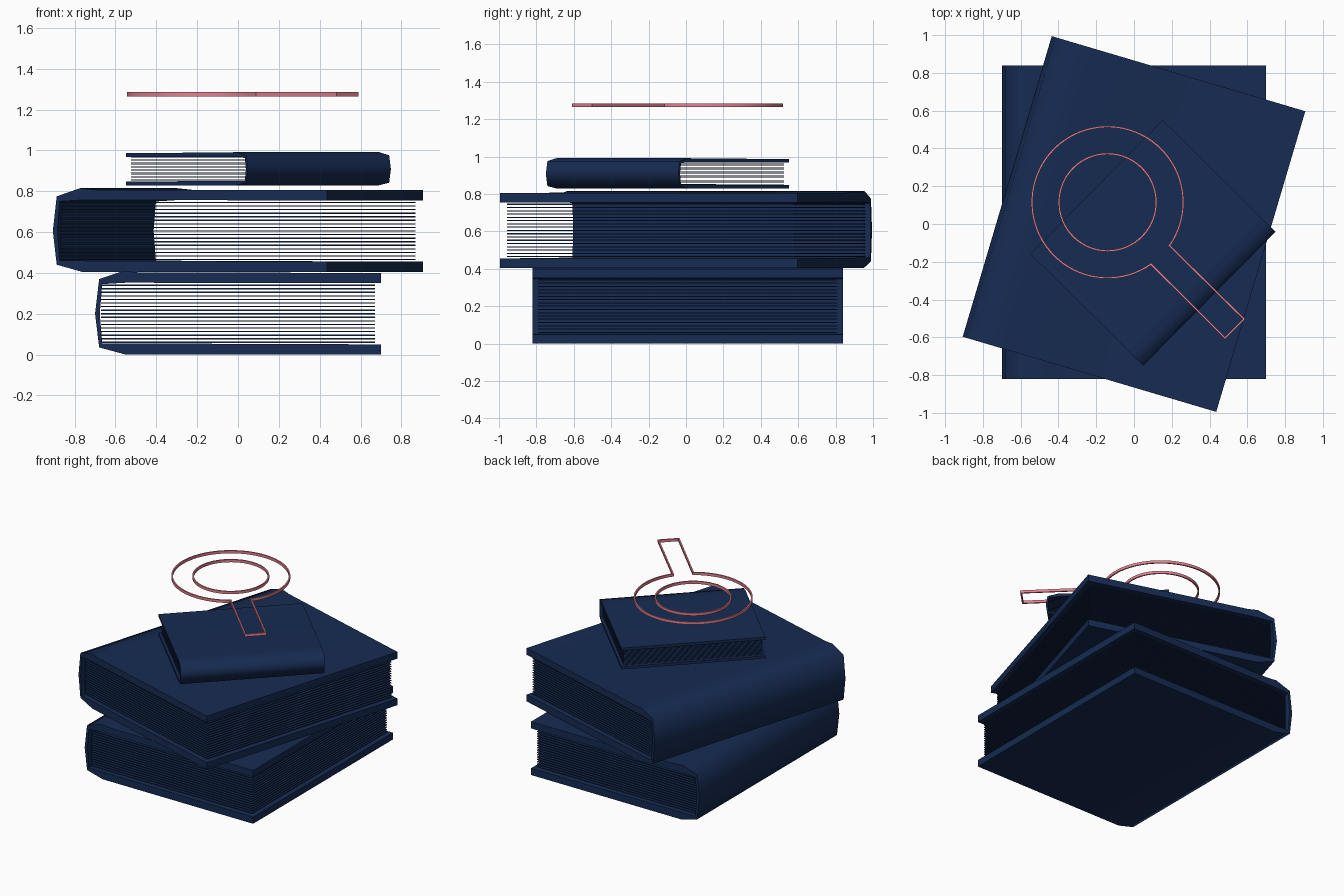
import bpy, bmesh, math
from mathutils import Matrix, Vector

if "Cube" in bpy.data.objects:
    bpy.data.objects.remove(bpy.data.objects["Cube"])


def material(name, color):
    m = bpy.data.materials.new(name)
    m.diffuse_color = color
    m.use_nodes = True
    m.node_tree.nodes["Principled BSDF"].inputs["Base Color"].default_value = m.diffuse_color
    return m


NAVY = material("navy", (0.008, 0.024, 0.085, 1))
PINK = material("pink", (0.78, 0.22, 0.28, 1))


def make_object(name, bm, mat, smooth=None):
    bmesh.ops.recalc_face_normals(bm, faces=bm.faces)
    me = bpy.data.meshes.new(name)
    bm.to_mesh(me)
    bm.free()
    me.materials.append(mat)
    ob = bpy.data.objects.new(name, me)
    bpy.context.collection.objects.link(ob)
    if smooth:
        bpy.ops.object.select_all(action='DESELECT')
        ob.select_set(True)
        bpy.context.view_layer.objects.active = ob
        bpy.ops.object.shade_smooth_by_angle(angle=math.radians(smooth))
    return ob


# Cover profile (x, z): bottom board, bent spine, top board with hinge bump
COVER = [(0.70, 0.0), (-0.55, 0.0), (-0.68, 0.035), (-0.70, 0.20), (-0.68, 0.37),
         (-0.56, 0.41), (-0.48, 0.402), (0.70, 0.40),
         (0.70, 0.35), (-0.55, 0.352), (-0.665, 0.345), (-0.677, 0.20),
         (-0.665, 0.055), (0.70, 0.05)]
HALF = 0.83
SHEETS = 17


def book(name, loc, angle, scale):
    mat = Matrix.LocRotScale(Vector(loc), Matrix.Rotation(math.radians(angle), 3, 'Z').to_quaternion(),
                             Vector(scale))
    # Cover, extruded along the spine
    bm = bmesh.new()
    face = bm.faces.new([bm.verts.new((x, -HALF, z)) for x, z in COVER])
    ext = bmesh.ops.extrude_face_region(bm, geom=[face], use_keep_orig=True)
    moved = [v for v in ext["geom"] if isinstance(v, bmesh.types.BMVert)]
    bmesh.ops.translate(bm, verts=moved, vec=(0, 2 * HALF, 0))
    make_object(name + "_cover", bm, NAVY, 75).matrix_world = mat
    # Loose stack of thin sheets
    bm = bmesh.new()
    for i in range(SHEETS):
        z = 0.06 + 0.28 * i / (SHEETS - 1)
        bmesh.ops.create_cube(bm, size=1, matrix=Matrix.Translation((0, 0, z))
                              @ Matrix.Diagonal((1.34, 2 * (HALF - 0.03), 0.006, 1)))
    make_object(name + "_pages", bm, NAVY).matrix_world = mat


book("bottom_book", (0, 0.01, 0), 0, (1, 1, 1))
book("middle_book", (0, 0, 0.405), -16.5, (1, 1, 1))
book("top_book", (0.10, -0.10, 0.828), 135.3, (0.6, 0.6, 0.4))


def outline(name, pts, z0=1.265, z1=1.285, half=0.005):
    """Closed thin strip following a flat path, with mitred corners."""
    bm = bmesh.new()
    rings = []
    n = len(pts)
    for i, p in enumerate(pts):
        a = (p - pts[i - 1]).normalized()
        b = (pts[(i + 1) % n] - p).normalized()
        na, nb = Vector((a.y, -a.x)), Vector((b.y, -b.x))
        off = (na + nb) / (1 + na.dot(nb)) * half
        rings.append([bm.verts.new((*(p + off * s), z))
                      for s, z in ((1, z0), (1, z1), (-1, z1), (-1, z0))])
    for i in range(n):
        r, q = rings[i], rings[(i + 1) % n]
        for k in range(4):
            bm.faces.new((r[k], r[(k + 1) % 4], q[(k + 1) % 4], q[k]))
    make_object(name, bm, PINK, 40)


def arc(radius, start, end, steps):
    return [Vector((-0.14 + radius * math.cos(t), 0.115 + radius * math.sin(t)))
            for t in (math.radians(start + (end - start) * i / steps) for i in range(steps + 1))]


# Magnifier outline: outer rim running into the handle, and the lens rim
outline("magnifier_rim_and_handle",
        arc(0.40, -35, 305, 72) + [Vector((0.482, -0.603)), Vector((0.582, -0.503))])
outline("magnifier_lens_rim", arc(0.257, 0, 360, 64)[:-1])
